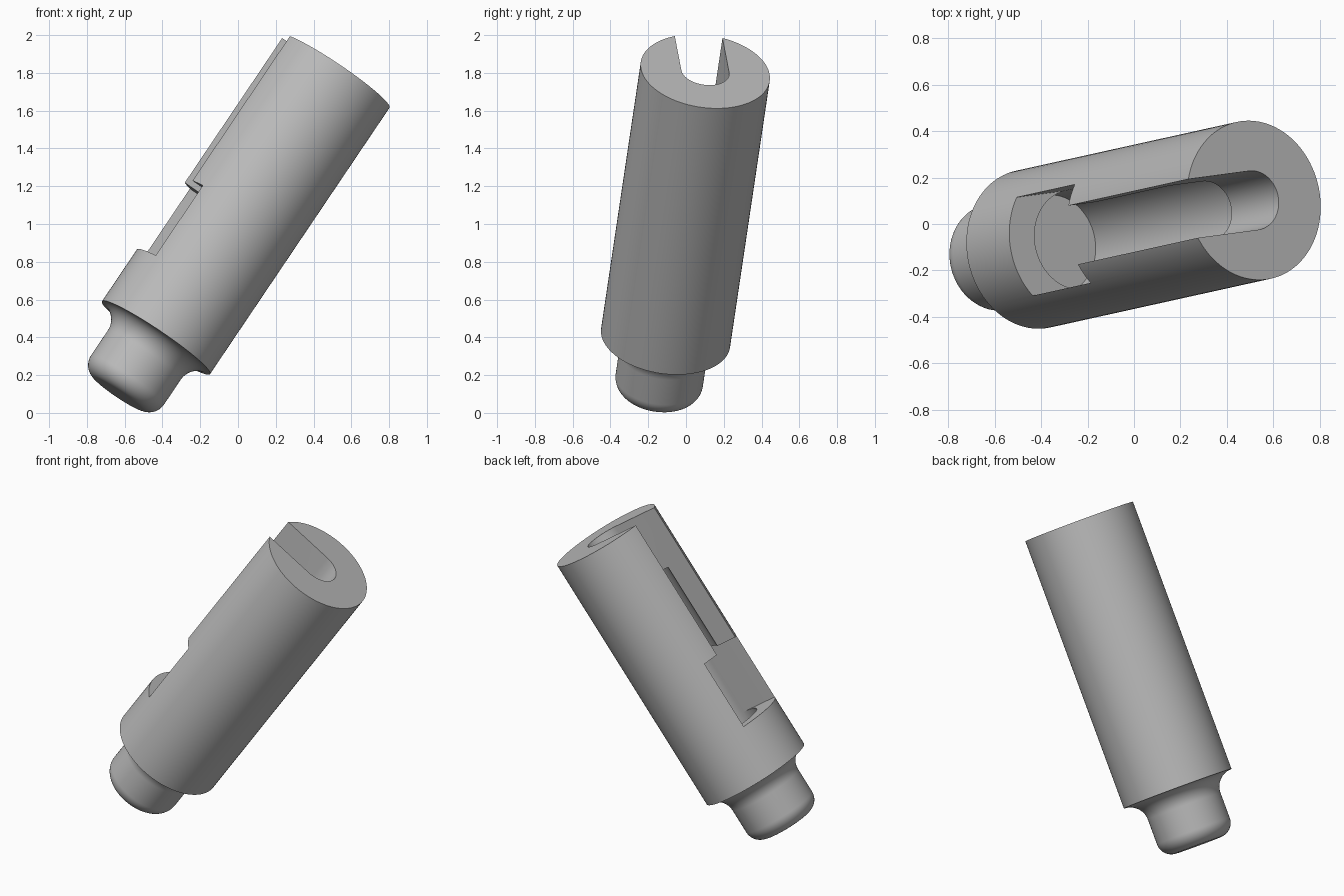
import bpy, bmesh, math
from mathutils import Vector, Matrix

old = bpy.data.objects.get("Cube")
if old:
    bpy.data.objects.remove(old, do_unlink=True)

# Main sizes; distances along the axis run down from the top face
BODY_R, PIN_R, SLOT_R, BORE_R = 0.345, 0.233, 0.128, 0.215
SHOULDER, END, EDGE = 1.713, 2.075, 0.09
NECK = BODY_R - PIN_R

# Tilted frame: local z follows the axis, local x points out of the slot
axis = Vector((0.5546, 0.1226, 0.823)).normalized()
out = Vector((-0.82, -0.11, 0.57))
out = (out - axis * out.dot(axis)).normalized()
side = axis.cross(out)
frame = Matrix((out, side, axis)).transposed().to_4x4()
frame.translation = (0.516, 0.102, 1.808)

metal = bpy.data.materials.new("plain_grey")
metal.use_nodes = True
grey = (0.5, 0.5, 0.5, 1)
metal.diffuse_color = grey
metal.node_tree.nodes["Principled BSDF"].inputs["Base Color"].default_value = grey


def make_object(name, bm):
    bmesh.ops.recalc_face_normals(bm, faces=bm.faces)
    mesh = bpy.data.meshes.new(name)
    bm.to_mesh(mesh)
    bm.free()
    obj = bpy.data.objects.new(name, mesh)
    bpy.context.collection.objects.link(obj)
    obj.matrix_world = frame
    mesh.materials.append(metal)
    return obj


def arc(cx, cy, r, start, stop, n):
    angles = [math.radians(start + (stop - start) * i / n) for i in range(n + 1)]
    return [(cx + r * math.cos(a), cy + r * math.sin(a)) for a in angles]


def lathe(name, profile, steps=96):
    bm = bmesh.new()
    verts = [bm.verts.new((r, 0, z)) for r, z in profile]
    edges = [bm.edges.new(pair) for pair in zip(verts, verts[1:])]
    bmesh.ops.spin(bm, geom=verts + edges, axis=(0, 0, 1), cent=(0, 0, 0),
                   angle=math.tau, steps=steps, use_duplicate=False)
    bmesh.ops.remove_doubles(bm, verts=bm.verts, dist=1e-5)
    # Close the flat ends
    bmesh.ops.holes_fill(bm, edges=[e for e in bm.edges if e.is_boundary], sides=0)
    return make_object(name, bm)


def prism(name, outline, top, bottom):
    bm = bmesh.new()
    face = bm.faces.new([bm.verts.new((x, y, -bottom)) for x, y in outline])
    grown = bmesh.ops.extrude_face_region(bm, geom=[face])["geom"]
    bmesh.ops.translate(bm, vec=(0, 0, bottom - top),
                        verts=[v for v in grown if isinstance(v, bmesh.types.BMVert)])
    return make_object(name, bm)


# Body with a hollow-filleted neck and a rounded pin
profile = [(BODY_R, 0), (BODY_R, -SHOULDER)]
profile += arc(BODY_R, -SHOULDER - NECK, NECK, 90, 180, 14)[1:]
profile += arc(PIN_R - EDGE, -END + EDGE, EDGE, 0, -90, 12)
body = lathe("slotted_body", profile)

# Cutters: round-bottomed slot, inner bore, wide side window
slot = prism("slot_cutter", [(0.6, SLOT_R)] + arc(0, 0, SLOT_R, 90, 270, 32)
             + [(0.6, -SLOT_R)], -0.1, 1.0)
bore = prism("bore_cutter", arc(0, 0, BORE_R, 0, 360, 72)[:-1], 0.366, 1.55)
w = BORE_R - 0.0005
window = prism("window_cutter", [(0, w), (0, -w), (0.6, -w), (0.6, w)], 0.93, 1.38)

bpy.context.view_layer.objects.active = body
for cutter in (bore, slot, window):
    cutter.hide_render = True
    mod = body.modifiers.new(cutter.name, "BOOLEAN")
    mod.operation, mod.solver, mod.object = "DIFFERENCE", "EXACT", cutter
    bpy.ops.object.modifier_apply(modifier=mod.name)
    bpy.data.objects.remove(cutter, do_unlink=True)

bpy.ops.object.select_all(action="DESELECT")
body.select_set(True)
bpy.ops.object.shade_smooth_by_angle(angle=math.radians(30))
